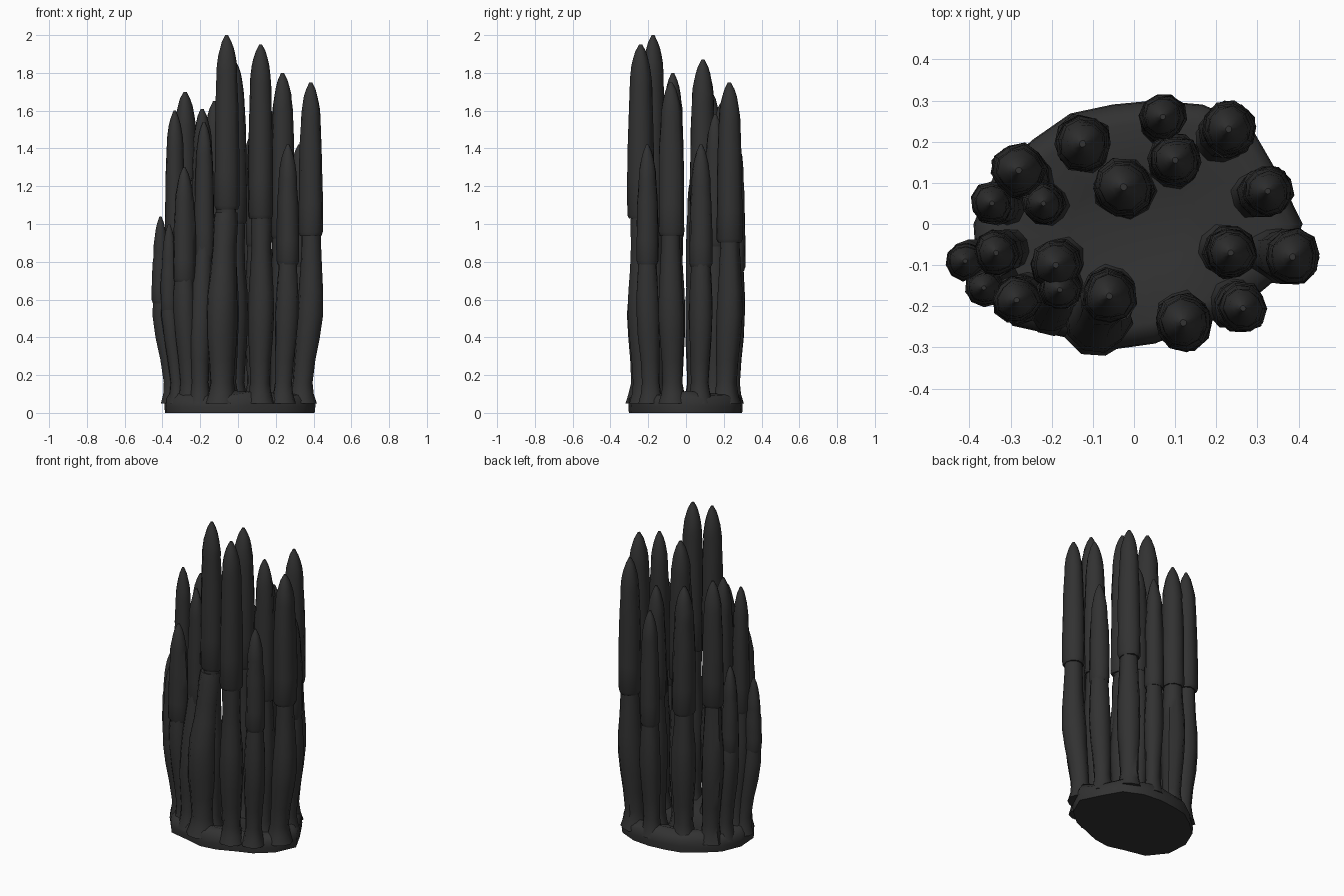
import bpy, bmesh, math, random

if "Cube" in bpy.data.objects:
    bpy.data.objects.remove(bpy.data.objects["Cube"])
random.seed(4)

mat = bpy.data.materials.new("charcoal")
mat.diffuse_color = (0.032, 0.032, 0.032, 1)
mat.use_nodes = True
mat.node_tree.nodes["Principled BSDF"].inputs["Base Color"].default_value = mat.diffuse_color


def loft(name, rings, smooth=55):
    """Skin a list of equal-length point rings and cap both ends."""
    bm = bmesh.new()
    vr = [[bm.verts.new(p) for p in ring] for ring in rings]
    n = len(vr[0])
    for a, b in zip(vr, vr[1:]):
        for i in range(n):
            j = (i + 1) % n
            bm.faces.new((a[i], a[j], b[j], b[i]))
    bm.faces.new(vr[0][::-1])
    bm.faces.new(vr[-1])
    bmesh.ops.recalc_face_normals(bm, faces=bm.faces)
    me = bpy.data.meshes.new(name)
    bm.to_mesh(me)
    bm.free()
    me.materials.append(mat)
    ob = bpy.data.objects.new(name, me)
    bpy.context.collection.objects.link(ob)
    bpy.ops.object.select_all(action='DESELECT')
    ob.select_set(True)
    bpy.context.view_layer.objects.active = ob
    bpy.ops.object.shade_smooth_by_angle(angle=math.radians(smooth))


def tube(name, stations, path, sides=10, jitter=0.07):
    """Irregular round tube; stations are (height, radius)."""
    phase = random.uniform(0, 6)
    lump = [random.uniform(1 - jitter, 1 + jitter) for _ in range(sides)]
    rings = []
    for z, r in stations:
        cx, cy = path(z)
        ring = []
        for i in range(sides):
            a = phase + math.tau * i / sides
            k = r * lump[i] * random.uniform(1 - jitter / 2, 1 + jitter / 2)
            ring.append((cx + k * math.cos(a), cy + k * math.sin(a), z))
        rings.append(ring)
    loft(name, rings)


def stalk(name, top, r, path):
    """Lower stalk: flared foot, waist, then a slow swelling up to its top."""
    stations = [(.05, 1.15 * r), (.10, .92 * r)]
    z = .16
    while z < top - .04:
        stations.append((z, r * (.91 - .13 * math.cos(math.tau * (z - .14) / .76))))
        z += .12
    stations.append((top, .75 * r))
    tube(name, stations, path)


def finger(name, start, h, r, path):
    """Upper finger: stepped hem, slight taper and a rounded bullet tip."""
    stations = [(start, .9 * r)]
    shoulder = h - .22
    for k in range(4):
        t = k / 4
        stations.append((start + .02 + (shoulder - start) * t, r * (1.03 - .15 * t * t)))
    for k in range(7):
        t = k / 6
        stations.append((shoulder + .22 * t, r * (.12 + .73 * (1 - t * t) ** .8)))
    tube(name, stations, path)


# Base slab: lumpy outline given as radii every 20 degrees, dished top
radii = (.41, .37, .37, .335, .305, .295, .31, .32, .36,
         .39, .405, .385, .32, .31, .295, .29, .33, .375)
outline = [(r * math.cos(math.tau * i / 18), r * math.sin(math.tau * i / 18))
           for i, r in enumerate(radii)]
rings = []
for z, s, wob in ((0, .99, 0), (.035, 1, .006), (.07, .99, .014),
                  (.10, .93, .016), (.11, .82, .012), (.07, .4, 0)):
    rings.append([(x * s, y * s, z + random.uniform(-wob, wob)) for x, y in outline])
loft("base_slab", rings, 60)

# Columns: tip x, tip y, height, radius
columns = [
    (-.28, .13, 1.70, .064), (-.125, .195, 1.65, .066), (.07, .26, 1.47, .055),
    (.10, .155, 1.58, .060), (.23, .23, 1.75, .066), (-.025, .09, 1.87, .069),
    (.325, .08, 1.42, .060), (-.345, .05, 1.15, .050), (-.22, .05, 1.30, .048),
    (.235, -.07, 1.80, .062), (.385, -.08, 1.75, .066), (-.41, -.09, 1.04, .046),
    (-.335, -.07, 1.60, .053), (-.365, -.155, 1.00, .046), (-.285, -.185, 1.30, .058),
    (-.19, -.10, 1.61, .060), (-.18, -.16, 1.54, .050), (-.06, -.175, 2.00, .064),
    (.12, -.24, 1.95, .066), (.265, -.205, 1.42, .058),
]
for i, (tx, ty, h, r) in enumerate(columns, 1):
    def path(z):
        # Feet lean in towards the middle of the slab
        t = max(0, min(1, (z - .08) / .55))
        pull = 1 - (1 - t * t * (3 - 2 * t)) * .8 * (tx * tx + ty * ty)
        return tx * pull, ty * pull

    start = h * (.53 + random.uniform(-.03, .03))
    stalk(f"stalk_{i}", start + .08, 1.03 * r, path)
    finger(f"finger_{i}", start, h, r, path)

# Thick outer stalks that lean back into the finger behind them
stalk("front_stalk", 1.06, .08,
      lambda z: (-.085 + .02 * max(0, z - .6) / .4, -.23 + .05 * max(0, z - .6) / .4))
stalk("front_left_stalk", .9, .058,
      lambda z: (-.20 + .02 * max(0, z - .4) / .5, -.205 + .045 * max(0, z - .4) / .5))
